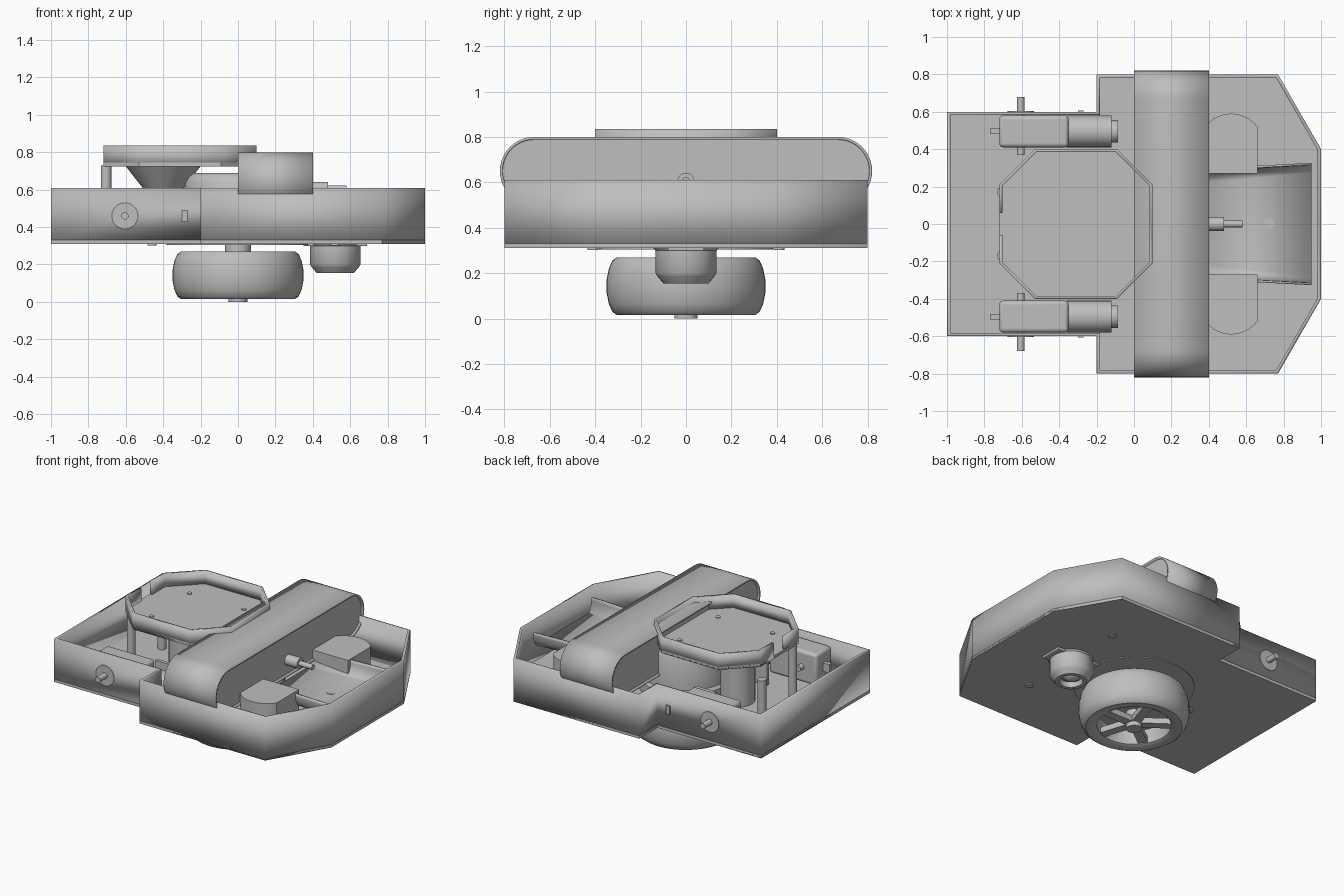
import bpy, bmesh, math
from mathutils import Matrix, Vector

old = bpy.data.objects.get("Cube")
if old:
    bpy.data.objects.remove(old, do_unlink=True)

grey = bpy.data.materials.new("plain grey")
grey.use_nodes = True
grey.diffuse_color = (0.52, 0.52, 0.52, 1)
grey.node_tree.nodes["Principled BSDF"].inputs["Base Color"].default_value = (0.52, 0.52, 0.52, 1)


def finish(name, bm, normals=True):
    if normals:
        bmesh.ops.recalc_face_normals(bm, faces=bm.faces)
    mesh = bpy.data.meshes.new(name)
    bm.to_mesh(mesh)
    bm.free()
    mesh.materials.append(grey)
    obj = bpy.data.objects.new(name, mesh)
    bpy.context.collection.objects.link(obj)
    bpy.ops.object.select_all(action='DESELECT')
    obj.select_set(True)
    bpy.context.view_layer.objects.active = obj
    bpy.ops.object.shade_smooth_by_angle(angle=math.radians(35))
    return obj


def place(p, h, axis):
    return (p[0], p[1], h) if axis == 'z' else (h, p[0], p[1])


def prism(name, pts, lo, hi, axis='z'):
    bm = bmesh.new()
    a = [bm.verts.new(place(p, lo, axis)) for p in pts]
    b = [bm.verts.new(place(p, hi, axis)) for p in pts]
    bm.faces.new(a[::-1])
    bm.faces.new(b)
    for i in range(len(pts)):
        j = (i + 1) % len(pts)
        bm.faces.new((a[i], a[j], b[j], b[i]))
    return finish(name, bm)


def wall(name, pts, lo, hi, thick, axis='z', closed=True):
    """Thin wall following a counter-clockwise path, thickened inwards."""
    bm = bmesh.new()
    a = [bm.verts.new(place(p, lo, axis)) for p in pts]
    b = [bm.verts.new(place(p, hi, axis)) for p in pts]
    n = len(pts)
    for i in range(n if closed else n - 1):
        j = (i + 1) % n
        bm.faces.new((a[i], a[j], b[j], b[i]))
    obj = finish(name, bm, False)
    mod = obj.modifiers.new("thickness", 'SOLIDIFY')
    mod.thickness, mod.offset, mod.use_even_offset = thick, -1, True
    return obj


def box(name, lo, hi, bevel=0):
    bm = bmesh.new()
    lo, hi = Vector(lo), Vector(hi)
    bmesh.ops.create_cube(bm, size=1, matrix=Matrix.Translation((lo + hi) / 2) @ Matrix.Diagonal((*(hi - lo), 1)))
    obj = finish(name, bm)
    if bevel:
        mod = obj.modifiers.new("round", 'BEVEL')
        mod.width, mod.segments = bevel, 3
    return obj


def rod(name, start, end, r):
    start, end = Vector(start), Vector(end)
    d = end - start
    bm = bmesh.new()
    bmesh.ops.create_cone(bm, cap_ends=True, segments=32, radius1=r, radius2=r, depth=d.length,
                          matrix=Matrix.Translation((start + end) / 2) @ d.to_track_quat('Z', 'Y').to_matrix().to_4x4())
    return finish(name, bm)


def lathe(name, profile, x, y, steps=56):
    bm = bmesh.new()
    vs = [bm.verts.new((r, 0, z)) for r, z in profile]
    es = [bm.edges.new(e) for e in zip(vs, vs[1:])]
    bmesh.ops.spin(bm, geom=vs + es, cent=(0, 0, 0), axis=(0, 0, 1), angle=math.tau, steps=steps, use_duplicate=False)
    bmesh.ops.remove_doubles(bm, verts=bm.verts, dist=0.0005)
    bmesh.ops.translate(bm, verts=bm.verts, vec=(x, y, 0))
    return finish(name, bm)


def arc(cx, cy, r, a0, a1, n=20):
    return [(cx + r * math.cos(math.radians(a0 + (a1 - a0) * i / n)),
             cy + r * math.sin(math.radians(a0 + (a1 - a0) * i / n))) for i in range(n + 1)]


# Open tray chassis
half = [(-1, -0.6), (-0.2, -0.6), (-0.2, -0.8), (0.77, -0.8), (1, -0.4)]
outline = half + [(x, -y) for x, y in half[::-1]]
prism("chassis_floor", outline, 0.31, 0.33)
wall("chassis_wall", outline, 0.311, 0.61, 0.018)

# Belt conveyor across the chassis
def stadium(r):
    return arc(0.67, 0.65, r, -90, 90) + arc(-0.67, 0.65, r, 90, 270)

wall("belt", stadium(0.15), 0, 0.4, 0.012, 'x')
prism("belt_core", stadium(0.139), 0.015, 0.385, 'x')
rod("belt_shaft_collar", (0.38, 0, 0.605), (0.48, 0, 0.605), 0.037)
rod("belt_shaft", (0.48, 0, 0.605), (0.58, 0, 0.605), 0.018)

# Flared chute beside the belt
bm = bmesh.new()
rows = []
for x, flat, top in ((0.38, 0.22, 0.285), (0.95, 0.275, 0.315)):
    side = [(top - (top - flat) * math.cos(a), 0.466 + 0.095 * (1 - math.sin(a)))
            for a in [math.pi / 2 * i / 8 for i in range(9)]]
    side = [(flat + (top - flat) * math.sin(math.pi / 2 * i / 8),
             0.466 + 0.095 * (1 - math.cos(math.pi / 2 * i / 8))) for i in range(9)]
    rows.append([bm.verts.new((x, s * y, z)) for s, y, z in
                 [(-1, *p) for p in side[::-1]] + [(1, *p) for p in side]])
for i in range(len(rows[0]) - 1):
    bm.faces.new((rows[0][i], rows[1][i], rows[1][i + 1], rows[0][i + 1]))
chute = finish("chute", bm, False)
mod = chute.modifiers.new("thickness", 'SOLIDIFY')
mod.thickness, mod.offset = 0.012, -1
rod("chute_hole_mark", (0.72, 0, 0.46), (0.72, 0, 0.468), 0.03)

# Mirrored parts on both sides
for s, side in ((-1, "right"), (1, "left")):
    block = arc(0.52, 0.415, 0.175, 37, 180) + [(0.345, 0.27), (0.66, 0.27)]
    prism("round_block_" + side, [(x, s * y) for x, y in block], 0.33, 0.575 if s < 0 else 0.57)
    rod("floor_screw_" + side, (0.52, s * 0.41, 0.302), (0.52, s * 0.41, 0.32), 0.025)
    # Gear motor with its cross shaft
    y = s * 0.495
    box("gearbox_" + side, (-0.72, y - 0.085, 0.35), (-0.35, y + 0.085, 0.57), 0.02)
    box("gearbox_tab_" + side, (-0.77, y - 0.015, 0.43), (-0.71, y + 0.015, 0.49))
    rod("motor_can_" + side, (-0.36, y, 0.46), (-0.12, y, 0.46), 0.085)
    rod("motor_cap_" + side, (-0.13, y, 0.46), (-0.085, y, 0.46), 0.06)
    rod("motor_shaft_" + side, (-0.605, s * 0.37, 0.46), (-0.605, s * 0.68, 0.46), 0.02)
    rod("shaft_plate_" + side, (-0.605, s * 0.59, 0.46), (-0.605, s * 0.603, 0.46), 0.07)
    box("wall_slot_" + side, (-0.3, s * 0.6 - 0.008, 0.43), (-0.27, s * 0.6 + 0.008, 0.49))
    # Standing parts below the platform
    rod("post_" + side, (-0.705, s * 0.17, 0.33), (-0.705, s * 0.17, 0.62 if s > 0 else 0.73), 0.028)
    box("circuit_plate_" + side, (-0.43, s * 0.29 - 0.012, 0.33), (-0.27, s * 0.29 + 0.012, 0.5))
    for x in (-0.52, -0.1):
        rod("platform_screw_" + side, (x, s * 0.21, 0.74), (x, s * 0.21, 0.75), 0.016)

# Raised octagonal platform with an open notch in its rim
quarter = [(-0.72, -0.21), (-0.53, -0.4), (-0.09, -0.4), (0.1, -0.21)]
octagon = quarter + [(x, -y) for x, y in quarter[::-1]]
prism("platform_floor", octagon, 0.725, 0.745)
wall("platform_rim", [(-0.72, -0.06)] + octagon + [(-0.72, 0.06)], 0.726, 0.835, 0.016, closed=False)
lathe("platform_pedestal", [(0, 0.33), (0.11, 0.33), (0.11, 0.61), (0.2, 0.725), (0, 0.725)], -0.4, 0, 40)
lathe("drive_drum", [(0, 0.33), (0.3, 0.33), (0.3, 0.4), (0.285, 0.42), (0.285, 0.64),
                     (0.27, 0.67), (0.24, 0.69), (0, 0.69)], 0, 0)

# Flat-lying wheel under the floor
rod("wheel_mount_disc", (0, 0, 0.304), (0, 0, 0.315), 0.383)
rod("wheel_axle", (0, 0, 0.26), (0, 0, 0.32), 0.07)
lathe("wheel", [(0, 0.27), (0.305, 0.27), (0.325, 0.255), (0.34, 0.22), (0.35, 0.17), (0.35, 0.115),
                (0.34, 0.065), (0.325, 0.03), (0.305, 0.015), (0.255, 0.015), (0.235, 0.025),
                (0.225, 0.12), (0, 0.12)], 0, 0)
rod("wheel_hub", (0, 0, 0), (0, 0, 0.13), 0.05)
for i in range(5):
    spoke = box("wheel_spoke", (0.03, -0.03, 0.03), (0.235, 0.03, 0.07))
    spoke.rotation_euler.z = math.tau * i / 5

# Small caster
lathe("caster_housing", [(0, 0.32), (0.15, 0.32), (0.135, 0.3), (0.135, 0.2), (0.125, 0.185),
                         (0.1, 0.155), (0.075, 0.155), (0.07, 0.19), (0, 0.19)], 0.52, 0, 40)
lathe("caster_ball", [(0.07 * math.sin(a), 0.23 - 0.07 * math.cos(a))
                      for a in [math.pi * i / 12 for i in range(13)]], 0.52, 0, 24)
box("caster_flange", (0.35, -0.08, 0.298), (0.69, 0.08, 0.315), 0.005)
rod("floor_screw_back", (-0.46, 0, 0.302), (-0.46, 0, 0.32), 0.025)
